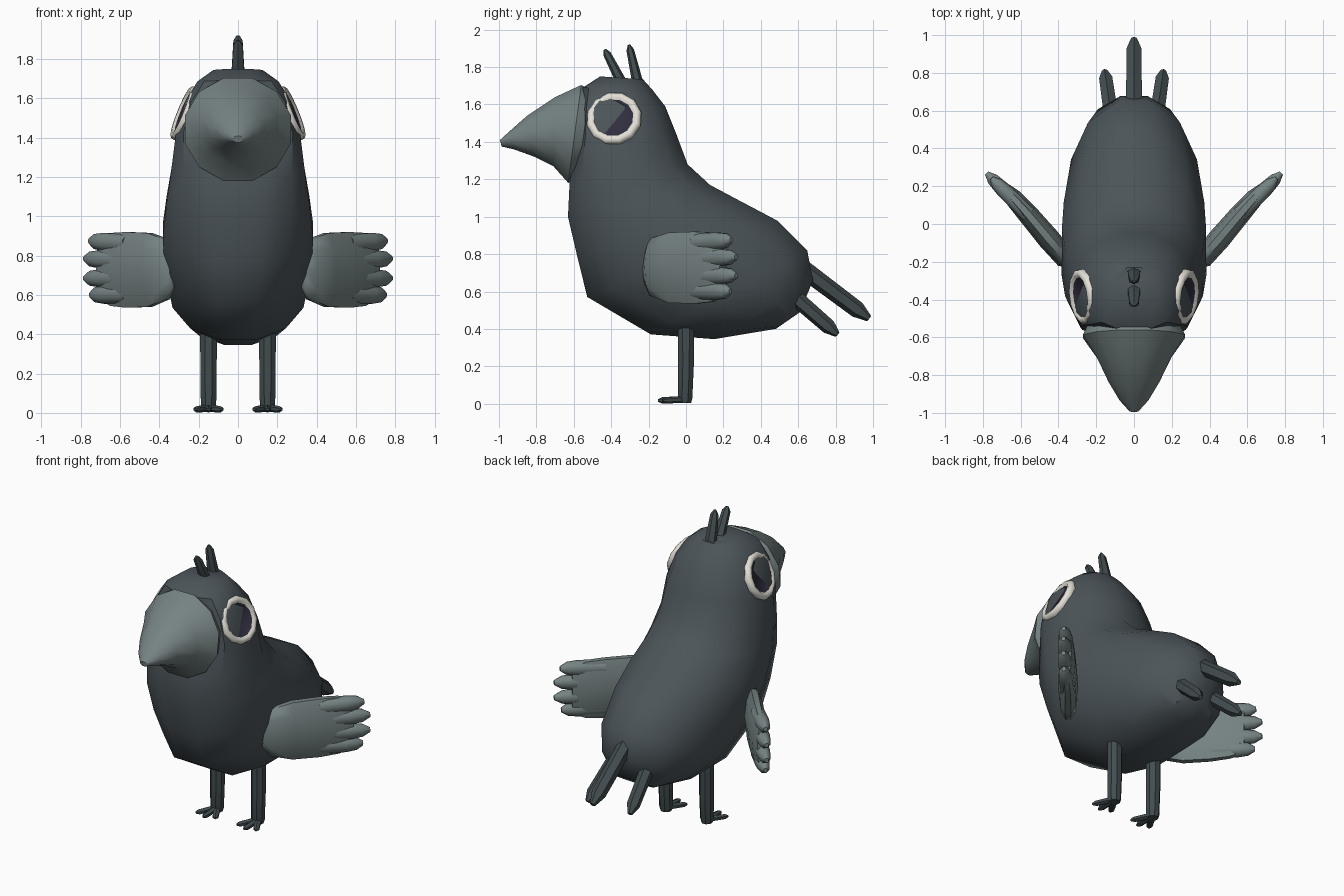
import bpy, bmesh, math
from mathutils import Vector as V

if "Cube" in bpy.data.objects:
    bpy.data.objects.remove(bpy.data.objects["Cube"])


def material(name, rgb):
    m = bpy.data.materials.new(name)
    m.diffuse_color = (*rgb, 1)
    m.use_nodes = True
    m.node_tree.nodes["Principled BSDF"].inputs["Base Color"].default_value = m.diffuse_color
    return m


SLATE = material("slate plumage", (0.072, 0.09, 0.1))
DARK = material("dark slate", (0.055, 0.073, 0.078))
GREY = material("grey beak and wing", (0.18, 0.225, 0.225))
WHITE = material("eye white", (0.76, 0.74, 0.67))
INK = material("pupil ink", (0.03, 0.028, 0.05))


def finish(name, bm, mats, angle=40):
    bmesh.ops.recalc_face_normals(bm, faces=bm.faces)
    me = bpy.data.meshes.new(name)
    bm.to_mesh(me)
    bm.free()
    for m in mats:
        me.materials.append(m)
    ob = bpy.data.objects.new(name, me)
    bpy.context.collection.objects.link(ob)
    bpy.ops.object.select_all(action='DESELECT')
    ob.select_set(True)
    bpy.context.view_layer.objects.active = ob
    bpy.ops.object.shade_smooth_by_angle(angle=math.radians(angle))
    return ob


def add_loft(bm, rings, n):
    """Skin rings of (centre, u, v, power); power squares off the -u half."""
    loops = []
    for c, u, v, p in rings:
        loop = []
        for i in range(n):
            a = 2 * math.pi * (i + 0.5) / n
            cu, sv = math.cos(a), math.sin(a)
            if cu < 0:
                cu = -abs(cu) ** p
                sv = math.copysign(abs(sv) ** p, sv)
            loop.append(bm.verts.new(V(c) + V(u) * cu + V(v) * sv))
        loops.append(loop)
    for a, b in zip(loops, loops[1:]):
        for i in range(n):
            j = (i + 1) % n
            bm.faces.new((a[i], a[j], b[j], b[i]))
    bm.faces.new(loops[0])
    bm.faces.new(loops[-1])


def profile_rings(rows):
    """Rows of (y, z) at one edge, (y, z) at the other, half width, power."""
    out = []
    for y0, z0, y1, z1, w, p in rows:
        out.append(((0, (y0 + y1) / 2, (z0 + z1) / 2),
                    (0, (y1 - y0) / 2 / 0.97, (z1 - z0) / 2 / 0.97), (w, 0, 0), p))
    return out


def add_spike(bm, start, end, r, flat=1.0, steps=((0, 1), (.85, .9), (1, .35)), n=6):
    """Tapered rod; flat scales its thickness along the second direction."""
    s, e = V(start), V(end)
    d = (e - s).normalized()
    side = V((0, 0, 1)).cross(d).normalized() if abs(d.z) < 0.98 else V((1, 0, 0))
    up = d.cross(side)
    add_loft(bm, [(s.lerp(e, t), side * r * k, up * r * k * flat, 1) for t, k in steps], n)


# Body and head in one skin, running from crown to rump
bm = bmesh.new()
add_loft(bm, profile_rings([
    (-.46, 1.75, -.23, 1.735, .13, 1),
    (-.55, 1.69, -.18, 1.68, .21, .6),
    (-.555, 1.58, -.11, 1.59, .275, .4),
    (-.565, 1.42, -.05, 1.44, .32, .4),
    (-.62, 1.19, .01, 1.28, .35, .7),
    (-.63, 1.0, .13, 1.17, .375, .8),
    (-.58, .78, .30, 1.08, .395, .9),
    (-.53, .57, .49, .98, .385, 1),
    (-.19, .37, .65, .82, .345, 1),
    (.15, .345, .68, .66, .27, 1),
    (.48, .40, .61, .49, .14, 1)]), 12)
finish("body", bm, [SLATE])

# Beak
bm = bmesh.new()
add_loft(bm, profile_rings([
    (-.50, 1.67, -.57, 1.21, .25, 1),
    (-.56, 1.705, -.63, 1.18, .28, 1),
    (-.70, 1.64, -.71, 1.27, .205, 1),
    (-.85, 1.54, -.81, 1.32, .14, 1),
    (-.94, 1.46, -.92, 1.36, .08, 1),
    (-.995, 1.41, -.985, 1.375, .025, 1)]), 12)
finish("beak", bm, [GREY], 50)

# Tail feathers and head tufts
bm = bmesh.new()
add_spike(bm, (0, .56, .77), (0, .98, .455), .05)
for sx in (-1, 1):
    add_spike(bm, (sx * .11, .50, .64), (sx * .155, .81, .37), .045)
finish("tail_feathers", bm, [DARK])
bm = bmesh.new()
add_spike(bm, (0, -.25, 1.68), (0, -.305, 1.92), .042, .75, ((0, 1), (.88, .65), (1, .2)))
add_spike(bm, (0, -.33, 1.69), (0, -.435, 1.895), .04, .75, ((0, 1), (.88, .7), (1, .2)))
finish("head_tufts", bm, [DARK])

for sx, label in ((1, "right"), (-1, "left")):
    # Wing: rounded paddle with four feather tips
    bm = bmesh.new()
    nrm = V((sx * .75, -.66, 0))
    rings = []
    for x, y, z0, z1, t in ((.33, -.215, .63, .82, .025), (.36, -.185, .57, .89, .055),
                            (.45, -.08, .53, .925, .06), (.56, .05, .525, .93, .055),
                            (.64, .14, .535, .925, .048), (.70, .20, .57, .89, .03)):
        rings.append(((sx * x, y, (z0 + z1) / 2), (0, 0, (z1 - z0) / 2), nrm * t, 1))
    add_loft(bm, rings, 10)
    for z0, z1, tip in ((.86, .875, .755), (.775, .785, .78), (.685, .685, .78), (.605, .60, .75)):
        add_spike(bm, (sx * .56, .05, z0), (sx * tip, tip * 1.05 - .55, z1), .044, 1.15,
                  ((0, 1), (.6, 1), (.85, .8), (1, .3)), 8)
    finish("wing_" + label, bm, [GREY], 50)

    # Leg and three toes
    bm = bmesh.new()
    add_loft(bm, [((sx * .15, y, z), (0, r, 0), (sx * r, 0, 0), 1)
                  for y, z, r in ((0, .41, .046), (0, .2, .045), (-.005, .03, .042), (-.005, .005, .035))], 8)
    for dx, y in ((0, -.15), (.07, -.125), (-.07, -.125)):
        add_spike(bm, (sx * .15, 0, .024), (sx * (.15 + dx), y, .017), .022, .85)
    finish("leg_" + label, bm, [DARK])

    # Eye: white rim around a recessed dark pupil
    bm = bmesh.new()
    axis = V((sx * .92, -.12, .375)).normalized()
    side = V((0, 0, 1)).cross(axis).normalized()
    up = axis.cross(side)
    c = V((sx * .272, -.385, 1.525))
    add_loft(bm, [(c + axis * h, side * r, up * r, 1) for r, h in
                  ((.14, -.04), (.15, -.005), (.146, .012), (.132, .022), (.116, .021), (.106, .01))], 12)
    bm.faces.ensure_lookup_table()
    bm.faces[-1].material_index = 1
    finish("eye_" + label, bm, [WHITE, INK], 50)
